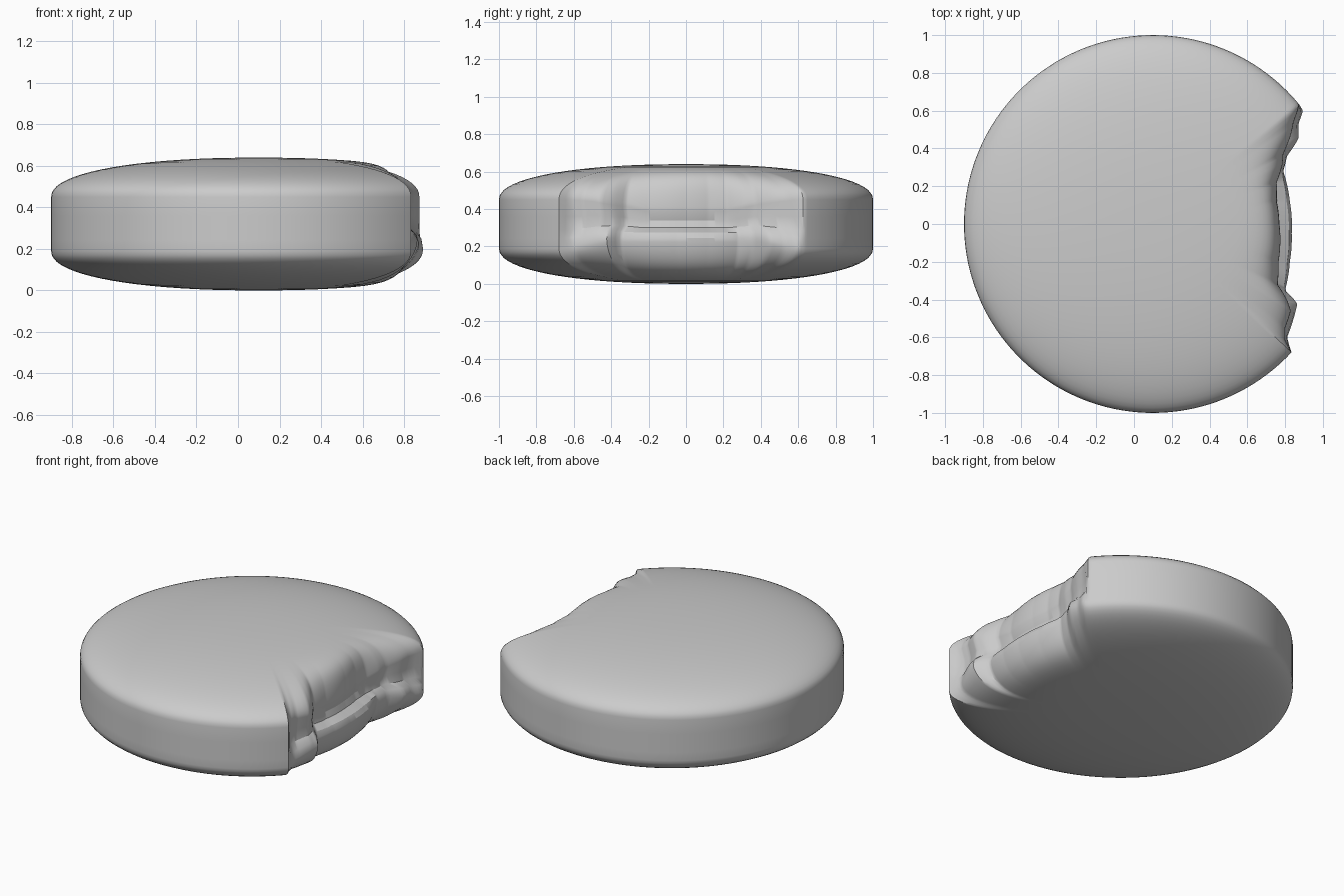
import bpy, bmesh, math

if "Cube" in bpy.data.objects:
    bpy.data.objects.remove(bpy.data.objects["Cube"])

CX = 0.1                      # disc centre, radius 1
Z_TOP, Z_BOT, DOME = 0.45, 0.19, 0.19

# Broken rim outlines seen from above (x, y)
upper = [(0.83, -0.672), (0.80, -0.62), (0.80, -0.55), (0.83, -0.46), (0.81, -0.40),
         (0.76, -0.32), (0.765, -0.2), (0.77, 0.0), (0.755, 0.12), (0.755, 0.22),
         (0.785, 0.31), (0.79, 0.37), (0.83, 0.47), (0.845, 0.54), (0.875, 0.63)]
lower = [(0.83, -0.675), (0.81, -0.60), (0.845, -0.50), (0.865, -0.42), (0.80, -0.35),
         (0.825, -0.2), (0.835, -0.05), (0.825, 0.12), (0.79, 0.28), (0.81, 0.36),
         (0.87, 0.45), (0.87, 0.53), (0.895, 0.60), (0.876, 0.63)]


def polar(points):
    return [(math.atan2(y, x - CX), math.hypot(x - CX, y)) for x, y in points]


def lookup(table, a, outside):
    if a <= table[0][0] or a >= table[-1][0]:
        return outside
    for (a0, r0), (a1, r1) in zip(table, table[1:]):
        if a0 <= a <= a1:
            return r0 + (r1 - r0) * (a - a0) / (a1 - a0)


up_t, low_t = polar(upper), polar(lower)
# Rim height change along the break, by angle
up_dz = [(-0.74, 0), (-0.6, -0.01), (-0.33, -0.06), (0.33, -0.06), (0.6, -0.01), (0.68, 0)]
low_dz = [(-0.75, 0), (-0.5, 0.055), (0.5, 0.055), (0.68, 0)]


def dome_point(s, a, top):
    r = math.sin(s * math.pi / 2)
    h = DOME * max(0.0, 1 - r ** 2.2) ** (1 / 2.2)
    rim = lookup(up_t if top else low_t, a, 1.0)
    dz = lookup(up_dz if top else low_dz, a, 0.0)
    t = max(0.0, (r - 0.45) / 0.55)
    z = (Z_TOP + h if top else Z_BOT - h) + dz * t ** 4
    return r - (1 - rim) * t ** 1.5, z


def column(a):
    """One vertical section from the top centre to the bottom centre."""
    n = 20
    pts = [dome_point(i / n, a, True) for i in range(1, n + 1)]
    low = [dome_point(i / n, a, False) for i in range(n, 0, -1)]
    (r0, z0), (r1, z1) = pts[-1], low[0]
    depth = 0.02 if min(r0, r1) < 0.96 else 0.0
    # ragged wall: recess under the top rim, ledge toward the bottom rim
    for f, mix, cut in ((0.35, 0.1, 1), (0.62, 0.3, 1), (0.8, 0.75, 0)):
        pts.append((r0 + (r1 - r0) * mix - depth * cut, z0 + (z1 - z0) * f))
    return pts + low


# Angles: dense on the broken side
angles = [-0.8 + 1.6 * i / 120 for i in range(120)]
angles += [0.8 + (2 * math.pi - 1.6) * i / 110 for i in range(110)]

bm = bmesh.new()
cols = []
for a in angles:
    cols.append([bm.verts.new((CX + r * math.cos(a), r * math.sin(a), z)) for r, z in column(a)])
top = bm.verts.new((CX, 0, Z_TOP + DOME))
bottom = bm.verts.new((CX, 0, Z_BOT - DOME))
for c, d in zip(cols, cols[1:] + cols[:1]):
    bm.faces.new((top, c[0], d[0]))
    bm.faces.new((bottom, d[-1], c[-1]))
    for i in range(len(c) - 1):
        bm.faces.new((c[i], c[i + 1], d[i + 1], d[i]))
bmesh.ops.recalc_face_normals(bm, faces=bm.faces)
mesh = bpy.data.meshes.new("chipped_tablet")
bm.to_mesh(mesh)
bm.free()

tablet = bpy.data.objects.new("chipped_tablet", mesh)
bpy.context.collection.objects.link(tablet)
bpy.context.view_layer.objects.active = tablet
tablet.select_set(True)
bpy.ops.object.shade_smooth_by_angle(angle=math.radians(32))
